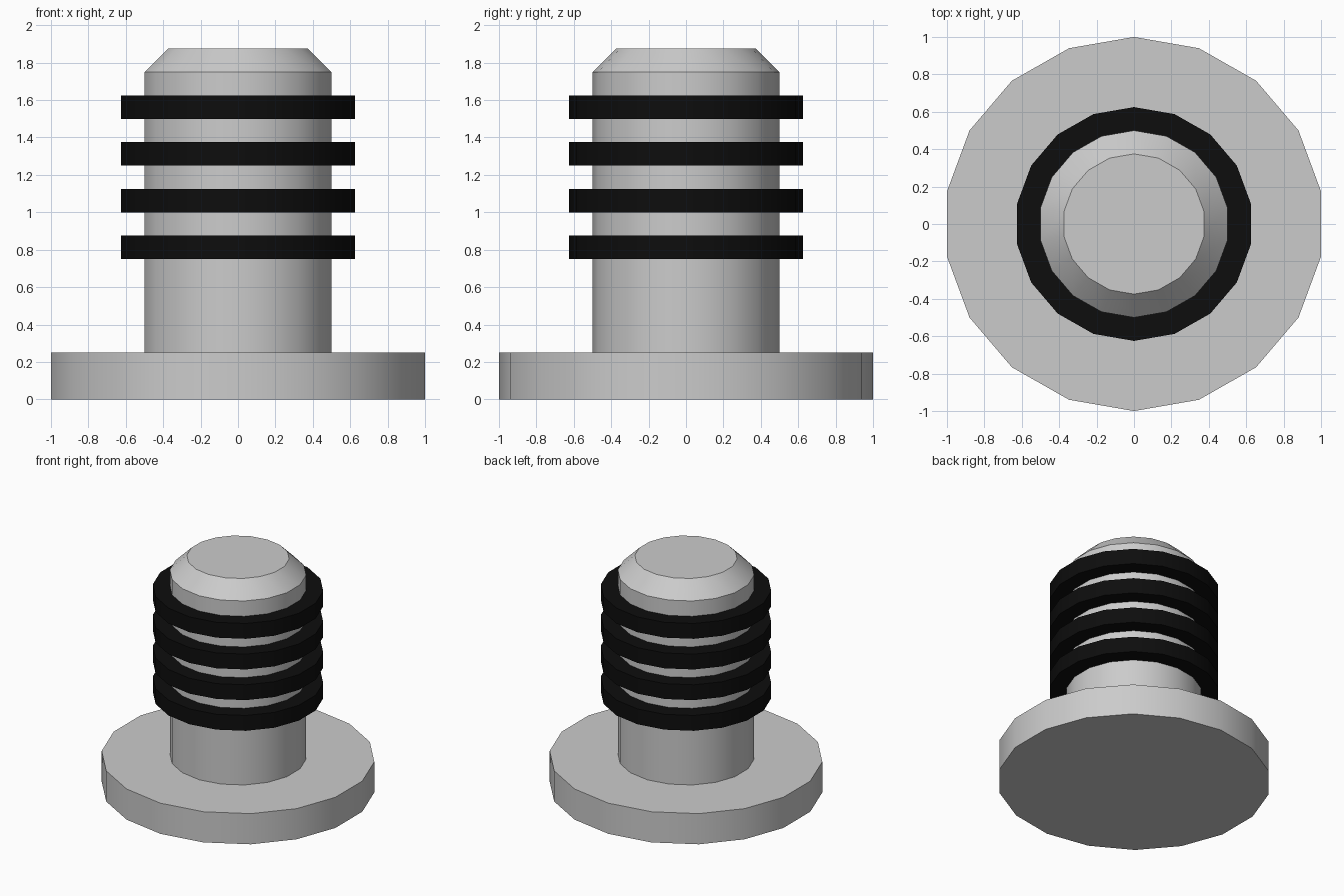
import bpy, bmesh, math

if "Cube" in bpy.data.objects:
    bpy.data.objects.remove(bpy.data.objects["Cube"])

SIDES = 18
X_FIT = 1 / math.cos(math.radians(10))  # widens the 18-gon to full width in x


def lathe(name, profile, closed=False, material=None):
    """Spin a (radius, z) profile around z; open profiles get end caps."""
    bm = bmesh.new()
    loops = []
    for r, z in profile:
        loops.append([bm.verts.new((r * X_FIT * math.sin(2 * math.pi * i / SIDES),
                                    r * math.cos(2 * math.pi * i / SIDES), z))
                      for i in range(SIDES)])
    pairs = list(zip(loops, loops[1:]))
    if closed:
        pairs.append((loops[-1], loops[0]))
    else:
        bm.faces.new(loops[0])
        bm.faces.new(loops[-1])
    for a, b in pairs:
        for i in range(SIDES):
            j = (i + 1) % SIDES
            bm.faces.new((a[i], a[j], b[j], b[i]))
    bmesh.ops.recalc_face_normals(bm, faces=bm.faces)
    mesh = bpy.data.meshes.new(name)
    bm.to_mesh(mesh)
    bm.free()
    obj = bpy.data.objects.new(name, mesh)
    bpy.context.collection.objects.link(obj)
    if material:
        mesh.materials.append(material)
    bpy.ops.object.select_all(action='DESELECT')
    obj.select_set(True)
    bpy.context.view_layer.objects.active = obj
    bpy.ops.object.shade_smooth_by_angle(angle=math.radians(30))
    return obj


black = bpy.data.materials.new("black_rubber")
black.diffuse_color = (0.004, 0.004, 0.004, 1)
black.use_nodes = True
black.node_tree.nodes["Principled BSDF"].inputs["Base Color"].default_value = black.diffuse_color

# Flanged base with chamfered post
lathe("plug_body", [(1, 0), (1, 0.25), (0.5, 0.25), (0.5, 1.75), (0.375, 1.875)])

# Four sealing rings, seated slightly into the post
for k in range(4):
    z = 0.75 + 0.25 * k
    lathe(f"seal_ring_{k + 1}",
          [(0.47, z), (0.625, z), (0.625, z + 0.125), (0.47, z + 0.125)],
          closed=True, material=black)
